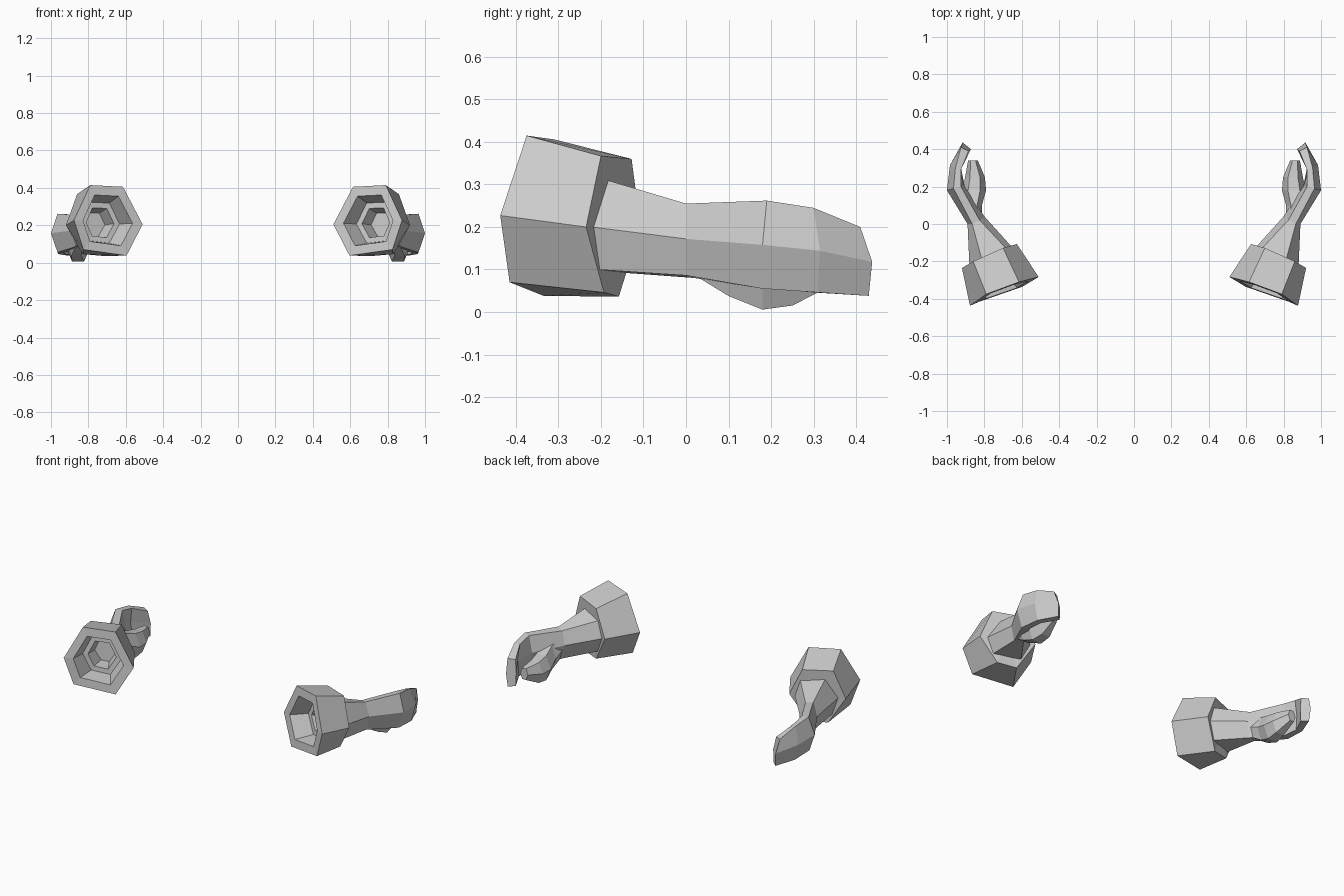
import bpy, bmesh
from mathutils import Vector
from math import cos, sin, pi

if "Cube" in bpy.data.objects:
    bpy.data.objects.remove(bpy.data.objects["Cube"])


def centre(ring):
    return sum((Vector(p) for p in ring), Vector()) / len(ring)


def scaled(ring, s):
    c = centre(ring)
    return [c + (Vector(p) - c) * s for p in ring]


def blend(a, b, t):
    return [Vector(p).lerp(Vector(q), t) for p, q in zip(a, b)]


def loft(name, rings, cap_start=True, cap_end=True):
    """Skin a series of rings and mirror the result across x = 0."""
    bm = bmesh.new()
    loops = [[bm.verts.new(p) for p in r] for r in rings]
    for a, b in zip(loops, loops[1:]):
        n = len(a)
        for i in range(n):
            j = (i + 1) % n
            bm.faces.new((a[i], a[j], b[j], b[i]))
    if cap_start:
        bm.faces.new(loops[0][::-1])
    if cap_end:
        bm.faces.new(loops[-1])
    bmesh.ops.recalc_face_normals(bm, faces=bm.faces)
    me = bpy.data.meshes.new(name)
    bm.to_mesh(me)
    bm.free()
    ob = bpy.data.objects.new(name, me)
    bpy.context.collection.objects.link(ob)
    m = ob.modifiers.new("mirror", 'MIRROR')
    m.use_mirror_merge = False
    return ob


# hollow hexagonal cuff: outer wall, front rim and tapering socket
front = [(.51, -.283, .205), (.615, -.31, .406), (.79, -.375, .415),
         (.877, -.437, .227), (.826, -.415, .07), (.596, -.335, .038)]
back = [(.626, -.107, .2), (.70, -.128, .36), (.86, -.2, .367),
        (.92, -.235, .2), (.83, -.193, .046), (.72, -.158, .036)]
loft("cuff", [scaled(back, .3), back, front, scaled(front, .72),
              scaled(blend(front, back, .5), .62),
              scaled(blend(front, back, .5), .45),
              scaled(blend(front, back, .92), .38)])

# forearm flowing into a curled mitten of fingers
# ring order: outer middle, outer top, inner top, inner middle, inner bottom, outer bottom
base = [(.88, -.222, .2), (.815, -.185, .31), (.685, -.13, .29),
        (.655, -.12, .19), (.70, -.143, .092), (.85, -.21, .1)]
wrist = [(.89, .0, .172), (.865, .0, .255), (.825, .02, .247),
         (.797, .037, .17), (.82, .02, .08), (.87, .0, .086)]
palm = [(1.0, .18, .158), (.965, .19, .262), (.925, .2, .26),
        (.905, .2, .16), (.925, .2, .055), (.965, .18, .055)]
knuckle = [(.984, .315, .144), (.955, .3, .245), (.925, .29, .24),
           (.935, .294, .145), (.925, .3, .046), (.96, .31, .046)]
tip = [(.915, .438, .118), (.925, .41, .2), (.885, .39, .195),
       (.872, .4, .118), (.875, .4, .04), (.909, .43, .038)]
loft("hand", [base, wrist, palm, knuckle, tip])

# thumb: hexagonal sections (x, y, z, half width, half height)
sections = [(.845, .01, .15, .035, .06), (.865, .10, .11, .052, .076),
            (.855, .18, .08, .064, .078), (.850, .25, .078, .053, .066),
            (.861, .34, .095, .026, .036)]
loft("thumb", [[(x + w * cos(k * pi / 3), y, z + h * 1.1 * sin(k * pi / 3))
                for k in range(6)] for x, y, z, w, h in sections])
